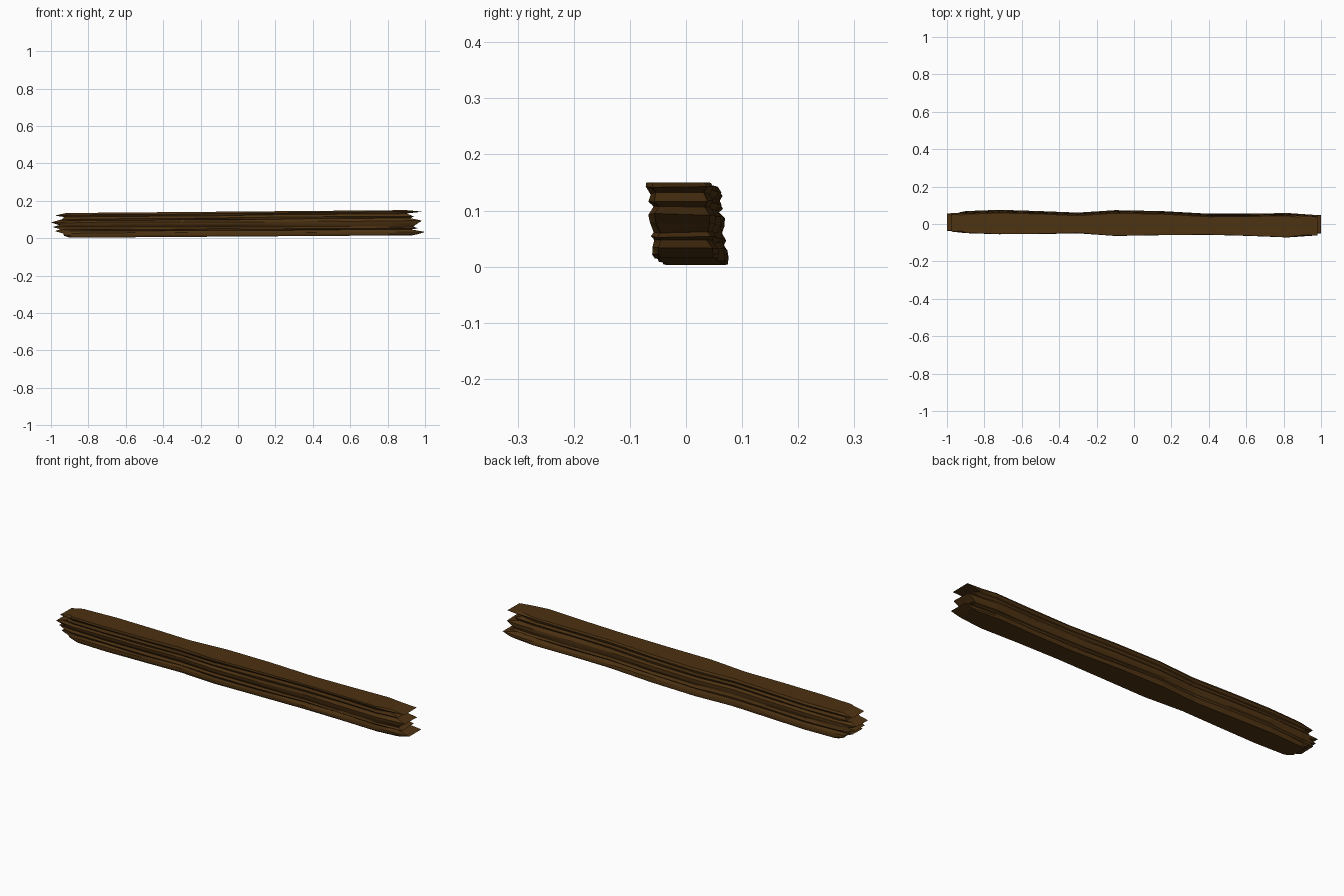
import bpy, bmesh, random

if "Cube" in bpy.data.objects:
    bpy.data.objects.remove(bpy.data.objects["Cube"])

random.seed(4)

wood = bpy.data.materials.new("dark brown wood")
wood.diffuse_color = (0.075, 0.032, 0.006, 1)
wood.use_nodes = True
wood.node_tree.nodes["Principled BSDF"].inputs["Base Color"].default_value = wood.diffuse_color

# Plan outline of the beam: x station, front y, back y (end x comes from the layers)
PLAN = [(-1.0, -0.042, 0.064), (-0.9, -0.050, 0.070), (-0.72, -0.056, 0.077),
        (-0.5, -0.055, 0.070), (-0.3, -0.051, 0.062), (-0.1, -0.065, 0.075),
        (0.15, -0.061, 0.070), (0.4, -0.059, 0.056), (0.62, -0.065, 0.056),
        (0.82, -0.073, 0.060), (1.0, -0.062, 0.050)]

# Splintered layers: z at left end, z at right end, left tip x, right tip x, groove depth
LAYERS = [(0.002, 0.016, -0.90, 0.93, 0.003), (0.014, 0.023, -0.93, 0.96, 0.000),
          (0.026, 0.035, -0.935, 1.00, 0.001), (0.037, 0.047, -0.975, 0.925, 0.009),
          (0.047, 0.054, -0.95, 0.96, 0.001), (0.060, 0.062, -0.99, 0.935, 0.008),
          (0.070, 0.078, -0.95, 0.955, 0.002), (0.083, 0.093, -1.00, 0.98, 0.000),
          (0.092, 0.108, -0.965, 0.92, 0.009), (0.101, 0.118, -0.94, 0.94, 0.002),
          (0.112, 0.132, -0.93, 0.90, 0.007), (0.122, 0.143, -0.975, 0.98, 0.000),
          (0.134, 0.151, -0.92, 0.90, 0.004)]


def layer_ring(bm, index):
    """One closed outline around the beam at a layer's height."""
    zl, zr, left, right, depth = LAYERS[index]
    t = index / (len(LAYERS) - 1)
    inner = 0 < index < len(LAYERS) - 1
    front, back = [], []
    for i, (x, f, b) in enumerate(PLAN):
        if i == 0:
            x = left
        elif i == len(PLAN) - 1:
            x = right
        else:
            x = max(left + 0.02, min(right - 0.02, x))
        z = zl + (zr - zl) * (x + 1) / 2
        for side, y, sign in ((front, f + 0.014 * (1 - t), 1),
                              (back, b - 0.013 * t, -1)):
            cut = depth * random.uniform(0.5, 1.3)
            wave = random.uniform(-0.002, 0.002) if inner else 0
            side.append(bm.verts.new((x, y + sign * cut, z + wave)))
    return front + back[::-1]


# Beam: stacked outlines bridged into grooved sides and jagged ends
bm = bmesh.new()
rings = [layer_ring(bm, k) for k in range(len(LAYERS))]
n = len(rings[0])
for low, high in zip(rings, rings[1:]):
    for i in range(n):
        j = (i + 1) % n
        bm.faces.new((low[i], low[j], high[j], high[i]))

# Top and bottom faces, as strips across the beam
half = len(PLAN)
for ring in (rings[0], rings[-1]):
    for i in range(half - 1):
        bm.faces.new((ring[i], ring[i + 1], ring[n - 2 - i], ring[n - 1 - i]))

bmesh.ops.recalc_face_normals(bm, faces=bm.faces)
bmesh.ops.triangulate(bm, faces=bm.faces)
mesh = bpy.data.meshes.new("wooden_beam")
bm.to_mesh(mesh)
bm.free()
mesh.materials.append(wood)
beam = bpy.data.objects.new("wooden_beam", mesh)
bpy.context.collection.objects.link(beam)
